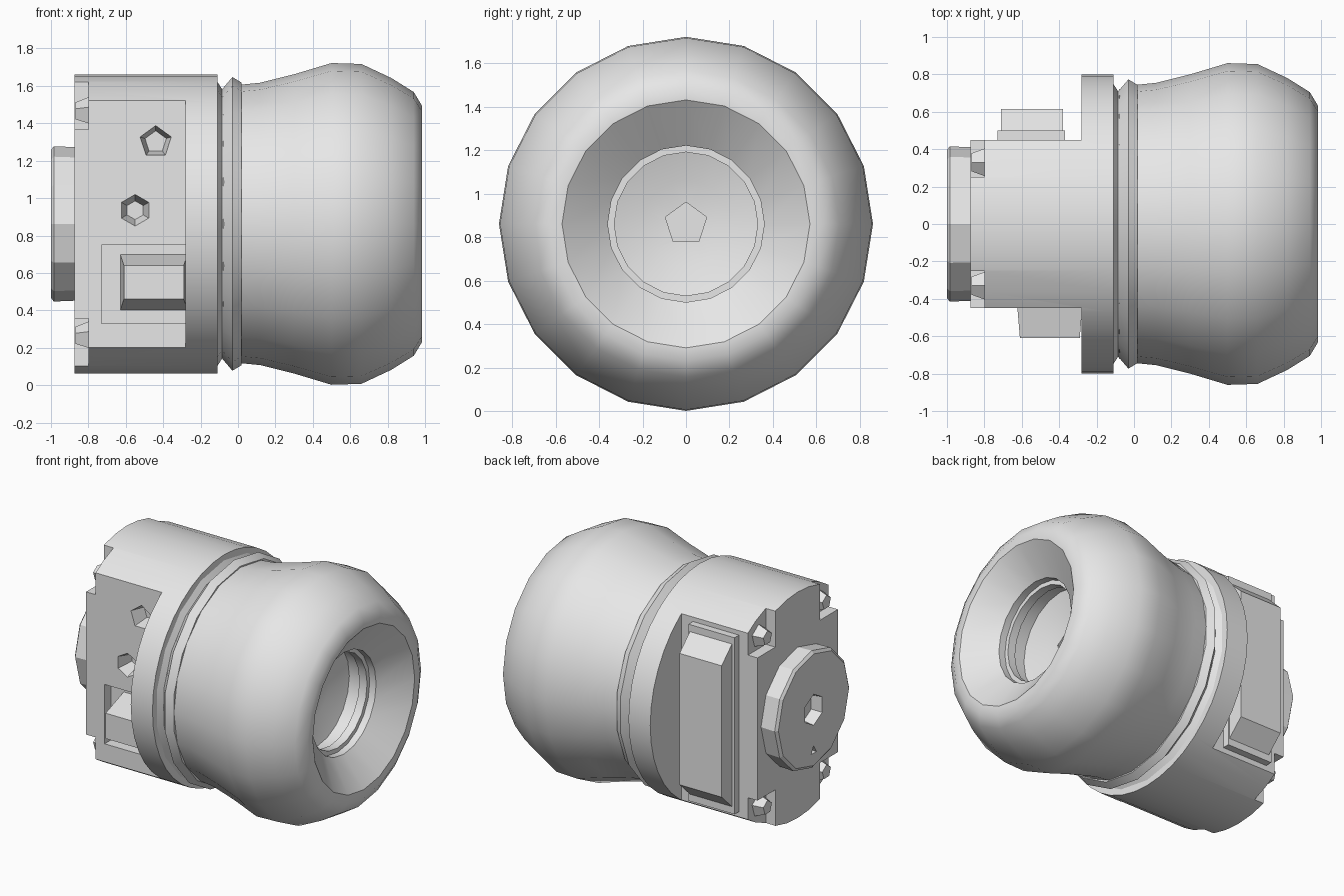
import bpy, bmesh, math
from mathutils import Vector, Matrix

if "Cube" in bpy.data.objects:
    bpy.data.objects.remove(bpy.data.objects["Cube"])

ZC = 0.862  # height of the main axis
grey = bpy.data.materials.new("plain grey")
grey.use_nodes = True
grey.diffuse_color = (0.8, 0.8, 0.8, 1)
grey.node_tree.nodes["Principled BSDF"].inputs["Base Color"].default_value = (0.8, 0.8, 0.8, 1)


def finish(name, bm, smooth=False):
    bmesh.ops.recalc_face_normals(bm, faces=bm.faces)
    mesh = bpy.data.meshes.new(name)
    bm.to_mesh(mesh)
    bm.free()
    mesh.materials.append(grey)
    ob = bpy.data.objects.new(name, mesh)
    bpy.context.collection.objects.link(ob)
    if smooth:
        shade(ob)
    return ob


def shade(ob):
    bpy.ops.object.select_all(action='DESELECT')
    ob.select_set(True)
    bpy.context.view_layer.objects.active = ob
    bpy.ops.object.shade_smooth_by_angle(angle=math.radians(32))


def lathe(name, profile, sides, smooth=True):
    """Revolve (x, radius) points around the main axis."""
    bm = bmesh.new()
    rings = []
    for x, r in profile:
        n = sides if r > 0 else 1
        rings.append([bm.verts.new((x, r * math.sin(math.tau * i / sides),
                                    ZC + r * math.cos(math.tau * i / sides)))
                      for i in range(n)])
    for a, b in zip(rings, rings[1:]):
        for i in range(sides):
            j = (i + 1) % sides
            quad = [a[i % len(a)], a[j % len(a)], b[j % len(b)], b[i % len(b)]]
            bm.faces.new(list(dict.fromkeys(quad)))
    return finish(name, bm, smooth)


def box(name, lo, hi, inset=(0, 0, 0), axis=None):
    """Box from corner to corner; the outer face along axis is inset into a taper."""
    bm = bmesh.new()
    bmesh.ops.create_cube(bm, size=1)
    lo, hi = Vector(lo), Vector(hi)
    for v in bm.verts:
        outer = axis is not None and v.co[axis[0]] * axis[1] > 0
        for k in range(3):
            s = 1 if v.co[k] > 0 else -1
            v.co[k] = (hi[k] if s > 0 else lo[k]) - (s * inset[k] if outer else 0)
    return finish(name, bm)


def peg(name, centre, direction, r1, r2, length, sides):
    """Prism or cone centred on a point, with r2 at its far end."""
    bm = bmesh.new()
    turn = Vector(direction).to_track_quat('Z', 'Y').to_matrix().to_4x4()
    bmesh.ops.create_cone(bm, cap_ends=True, segments=sides, radius1=r1, radius2=r2,
                          depth=length, matrix=Matrix.Translation(centre) @ turn)
    return finish(name, bm)


def cut(ob, cutters):
    for c in cutters:
        m = ob.modifiers.new("cut", 'BOOLEAN')
        m.operation, m.solver, m.object = 'DIFFERENCE', 'EXACT', c
        bpy.context.view_layer.objects.active = ob
        bpy.ops.object.modifier_apply(modifier=m.name)
        bpy.data.objects.remove(c)


# Round housing with two flat sides, corner notches, pocket and pits
housing = lathe("housing", [(-0.875, 0), (-0.875, 0.8), (-0.11, 0.8), (-0.11, 0)], 40, False)
cutters = [box("side_cut", (-1, min(s * 0.45, s), -0.2), (-0.28, max(s * 0.45, s), 2))
           for s in (-1, 1)]
for sy in (-1, 1):
    for sz in (-1, 1):
        y, z = sy * 0.37, ZC + sz * 0.635
        cutters.append(box("notch", (-1, y - 0.12, z - 0.13), (-0.8, y + 0.12, z + 0.13)))
        # Small faceted screw sitting in each notch
        peg("corner_screw", (-0.825, sy * 0.33, ZC + sz * 0.6), (-1, 0, 0), 0.085, 0.05, 0.09, 5)
cutters += [
    box("pocket", (-0.73, -0.7, 0.33), (-0.281, -0.38, 0.75)),
    peg("upper_pit", (-0.44, -0.42, 1.3), (0, 1, 0), 0.1, 0.06, 0.16, 5),
    peg("lower_pit", (-0.55, -0.42, 0.935), (0, 1, 0), 0.1, 0.05, 0.16, 6)]
cut(housing, cutters)
shade(housing)

# Side button inside the pocket
box("side_button", (-0.63, -0.61, 0.4), (-0.27, -0.37, 0.7), (0.02, 0, 0.06), (1, -1))

# Long lever with sloped ends on a backing plate
box("lever_plate", (-0.73, 0.44, 0.24), (-0.37, 0.5, 1.49))
box("lever", (-0.71, 0.49, 0.28), (-0.38, 0.615, 1.45), (0, 0, 0.12), (1, 1))

# End hub with a central socket and a small pit
hub = lathe("end_hub", [(-0.86, 0), (-0.86, 0.41), (-0.985, 0.415), (-1, 0.395), (-1, 0)], 12, False)
cut(hub, [peg("socket", (-1, 0, ZC), (1, 0, 0), 0.12, 0.1, 0.16, 6),
          peg("small_pit", (-1, 0, ZC - 0.29), (1, 0, 0), 0.05, 0.02, 0.08, 3)])

# Grooved ring between the housing and the bulb
lathe("neck_ring", [(-0.12, 0.6), (-0.11, 0.76), (-0.085, 0.72), (-0.03, 0.785),
                    (0.02, 0.755), (0.02, 0.6)], 18)

# Smooth bulb with a dished opening and stepped well
bulb = lathe("bulb", [(-0.08, 0), (-0.08, 0.72), (0.02, 0.745), (0.12, 0.755), (0.3, 0.8),
                      (0.5, 0.86), (0.66, 0.855), (0.82, 0.78), (0.94, 0.705), (0.985, 0.63),
                      (0.985, 0.57), (0.83, 0.36), (0.78, 0.36), (0.78, 0.33), (0.72, 0.33),
                      (0.72, 0.36), (0.62, 0.36), (0.57, 0.2), (0.55, 0)], 20, False)
cut(bulb, [peg("centre_pit", (0.55, 0, ZC), (-1, 0, 0), 0.1, 0.1, 0.12, 5)])
shade(bulb)
